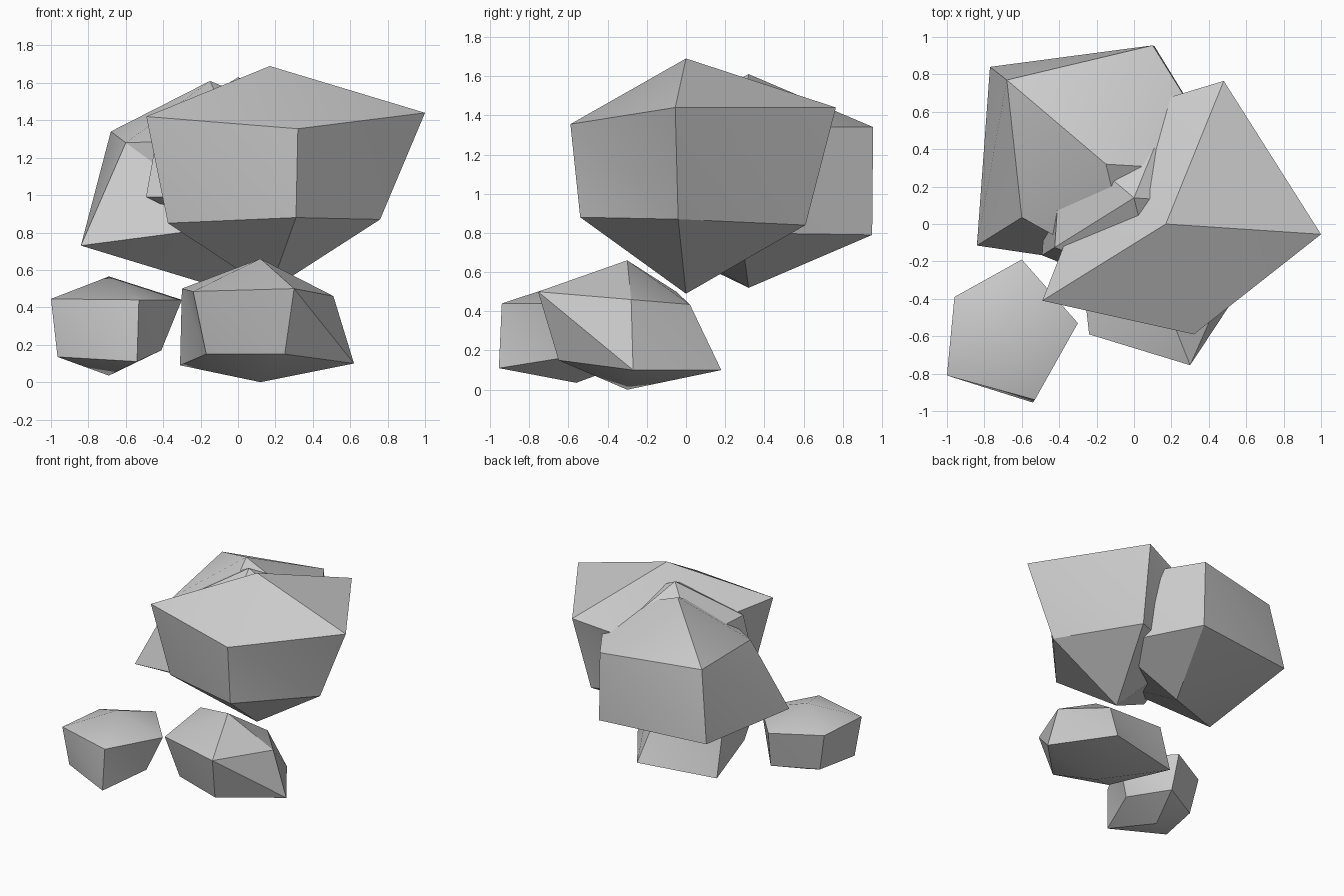
import bpy
import bmesh
from math import cos, sin, radians
from mathutils import Vector

SIDES = 5  # every boulder has two five-point rings between two poles

default_cube = bpy.data.objects.get("Cube")
if default_cube:
    bpy.data.objects.remove(default_cube, do_unlink=True)


def make_material(name, value):
    """One flat grey stone colour."""
    material = bpy.data.materials.new(name)
    material.use_nodes = True
    colour = (value, value, value, 1)
    material.diffuse_color = colour
    shader = material.node_tree.nodes["Principled BSDF"]
    shader.inputs["Base Color"].default_value = colour
    shader.inputs["Roughness"].default_value = 0.9
    return material


def regular_ring(centre, radius, height, start=-148):
    """Evenly spaced ring, for the boulder buried in the cluster."""
    angles = [radians(start + step * 360 / SIDES) for step in range(SIDES)]
    return [(centre[0] + radius * cos(a), centre[1] + radius * sin(a), height)
            for a in angles]


def make_rock(name, centre, bottom, top, upper, lower, material):
    """Boulder: fan cap, faceted band and fan base around a vertical axis.
    Rings run counter-clockwise, starting at the front corner on the -x side."""
    bm = bmesh.new()
    upper_ring = [bm.verts.new(Vector(point)) for point in upper]
    lower_ring = [bm.verts.new(Vector(point)) for point in lower]
    top_pole = bm.verts.new((*centre, top))
    bottom_pole = bm.verts.new((*centre, bottom))

    for i in range(SIDES):
        j = (i + 1) % SIDES
        bm.faces.new((top_pole, upper_ring[i], upper_ring[j]))
        bm.faces.new((upper_ring[i], lower_ring[i], lower_ring[j]))
        bm.faces.new((upper_ring[i], lower_ring[j], upper_ring[j]))
        bm.faces.new((bottom_pole, lower_ring[j], lower_ring[i]))

    bmesh.ops.recalc_face_normals(bm, faces=bm.faces)
    mesh = bpy.data.meshes.new(name)
    bm.to_mesh(mesh)
    bm.free()
    mesh.materials.append(material)

    rock = bpy.data.objects.new(name, mesh)
    bpy.context.collection.objects.link(rock)
    bpy.ops.object.select_all(action="DESELECT")
    rock.select_set(True)
    bpy.context.view_layer.objects.active = rock
    bpy.ops.object.shade_smooth_by_angle(angle=radians(30))
    return rock


stone = make_material("grey stone", 0.6)

# Large boulder at the upper front
make_rock(
    "large_front_boulder", centre=(.17, 0), bottom=.49, top=1.69,
    upper=[(-.49, -.41, 1.42), (.32, -.59, 1.355), (1, -.055, 1.44),
           (.48, .765, 1.44), (-.1, .59, 1.3)],
    lower=[(-.375, -.33, .85), (.31, -.54, .88), (.76, -.04, .87),
           (.42, .61, .84), (-.15, .4, .85)],
    material=stone)

# Large boulder at the upper back
make_rock(
    "large_back_boulder", centre=(-.15, .32), bottom=.52, top=1.61,
    upper=[(-.6, .035, 1.28), (0, -.3, 1.3), (.52, .28, 1.34),
           (.1, .955, 1.34), (-.68, .77, 1.34)],
    lower=[(-.84, -.115, .73), (0, -.24, .84), (.45, .28, .8),
           (.11, .95, .79), (-.77, .84, .79)],
    material=stone)

# Boulder wedged between the two large ones
core = (0, .14)
make_rock(
    "wedged_boulder", centre=core, bottom=.75, top=1.63,
    upper=regular_ring(core, .5, 1.37),
    lower=regular_ring(core, .58, .99),
    material=stone)

# Small boulder resting at the front
make_rock(
    "small_front_boulder", centre=(.12, -.3), bottom=0, top=.66,
    upper=[(-.24, -.59, .485), (.3, -.755, .5), (.51, -.28, .46),
           (.25, .02, .435), (-.3, -.05, .5)],
    lower=[(-.17, -.5, .15), (.25, -.65, .15), (.62, -.27, .1),
           (.31, .18, .1), (-.31, .05, .09)],
    material=stone)

# Smallest boulder at the front corner
make_rock(
    "small_corner_boulder", centre=(-.69, -.56), bottom=.035, top=.565,
    upper=[(-1, -.81, .445), (-.53, -.94, .44), (-.3, -.53, .44),
           (-.6, -.19, .44), (-.96, -.39, .44)],
    lower=[(-.965, -.77, .135), (-.54, -.955, .11), (-.41, -.58, .17),
           (-.58, -.25, .15), (-.9, -.42, .14)],
    material=stone)
